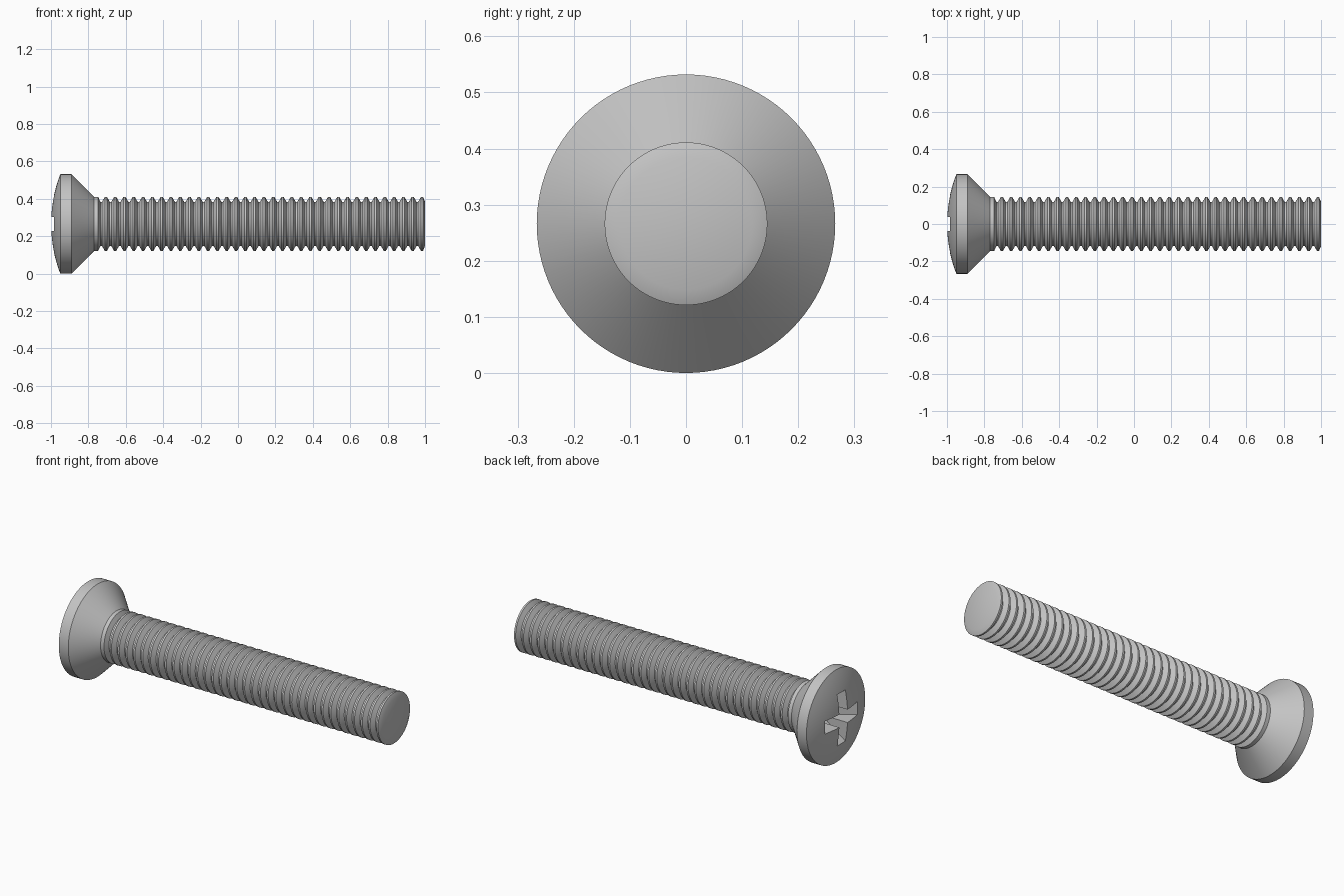
import bpy, bmesh, math
from mathutils import Matrix

cube = bpy.data.objects.get("Cube")
if cube:
    bpy.data.objects.remove(cube, do_unlink=True)

HEAD_R, CREST_R, ROOT_R = 0.266, 0.145, 0.118
SEGMENTS = 96

steel = bpy.data.materials.new("grey steel")
steel.use_nodes = True
steel.diffuse_color = (0.55, 0.55, 0.55, 1)
steel.node_tree.nodes["Principled BSDF"].inputs["Base Color"].default_value = (0.55, 0.55, 0.55, 1)


def make_object(name, bm):
    bmesh.ops.recalc_face_normals(bm, faces=bm.faces)
    mesh = bpy.data.meshes.new(name)
    bm.to_mesh(mesh)
    bm.free()
    mesh.materials.append(steel)
    obj = bpy.data.objects.new(name, mesh)
    bpy.context.collection.objects.link(obj)
    return obj


def lathe(name, profile):
    """Revolve (x, radius) points around the screw axis and cap both ends."""
    bm = bmesh.new()
    rings = []
    for x, r in profile:
        ring = []
        for i in range(SEGMENTS):
            a = math.tau * i / SEGMENTS
            ring.append(bm.verts.new((x, r * math.cos(a), HEAD_R + r * math.sin(a))))
        rings.append(ring)
    for a, b in zip(rings, rings[1:]):
        for i in range(SEGMENTS):
            j = (i + 1) % SEGMENTS
            bm.faces.new((a[i], a[j], b[j], b[i]))
    bm.faces.new(rings[0])
    bm.faces.new(rings[-1])
    return make_object(name, bm)


def activate(obj):
    bpy.ops.object.select_all(action="DESELECT")
    obj.select_set(True)
    bpy.context.view_layer.objects.active = obj


# Raised countersunk head: domed face, straight rim, cone
DOME_H, RIM_X = 0.05, -0.95
sphere_r = (HEAD_R ** 2 + DOME_H ** 2) / (2 * DOME_H)
dome = []
for k in range(1, 13):
    r = HEAD_R * k / 12
    dome.append((-1 + sphere_r - math.sqrt(sphere_r ** 2 - r ** 2), r))
head = lathe("head", dome + [(-0.89, HEAD_R), (-0.77, CREST_R)])

# Cross recess: two crossing wedges that narrow towards the bottom
for turn in (0, math.pi / 2):
    bm = bmesh.new()
    bmesh.ops.create_cube(bm, size=1)
    for v in bm.verts:
        deep = v.co.x > 0
        half_length = 0.05 if deep else 0.165
        v.co = (-0.85 if deep else -1.01,
                math.copysign(half_length, v.co.y),
                math.copysign(0.037, v.co.z))
    bm.transform(Matrix.Translation((0, 0, HEAD_R)) @ Matrix.Rotation(turn, 4, "X"))
    cutter = make_object("recess_cutter", bm)
    cutter.hide_render = True
    cut = head.modifiers.new("recess", "BOOLEAN")
    cut.operation = "DIFFERENCE"
    cut.solver = "EXACT"
    cut.object = cutter
    activate(head)
    bpy.ops.object.modifier_apply(modifier=cut.name)
    bpy.data.objects.remove(cutter, do_unlink=True)

# Shank: plain collar followed by evenly spaced thread ridges
START, TEETH = -0.74, 35
pitch = (1 - START) / TEETH
profile = [(-0.77, CREST_R), (START - 0.008, CREST_R)]
for k in range(TEETH):
    x = START + k * pitch
    profile += [(x + pitch * f, r) for f, r in
                ((0.09, ROOT_R), (0.26, ROOT_R), (0.57, CREST_R), (0.78, CREST_R))]
profile.append((1, ROOT_R))
shank = lathe("threaded_shank", profile)

for obj in (head, shank):
    activate(obj)
    bpy.ops.object.shade_smooth_by_angle(angle=math.radians(25))
